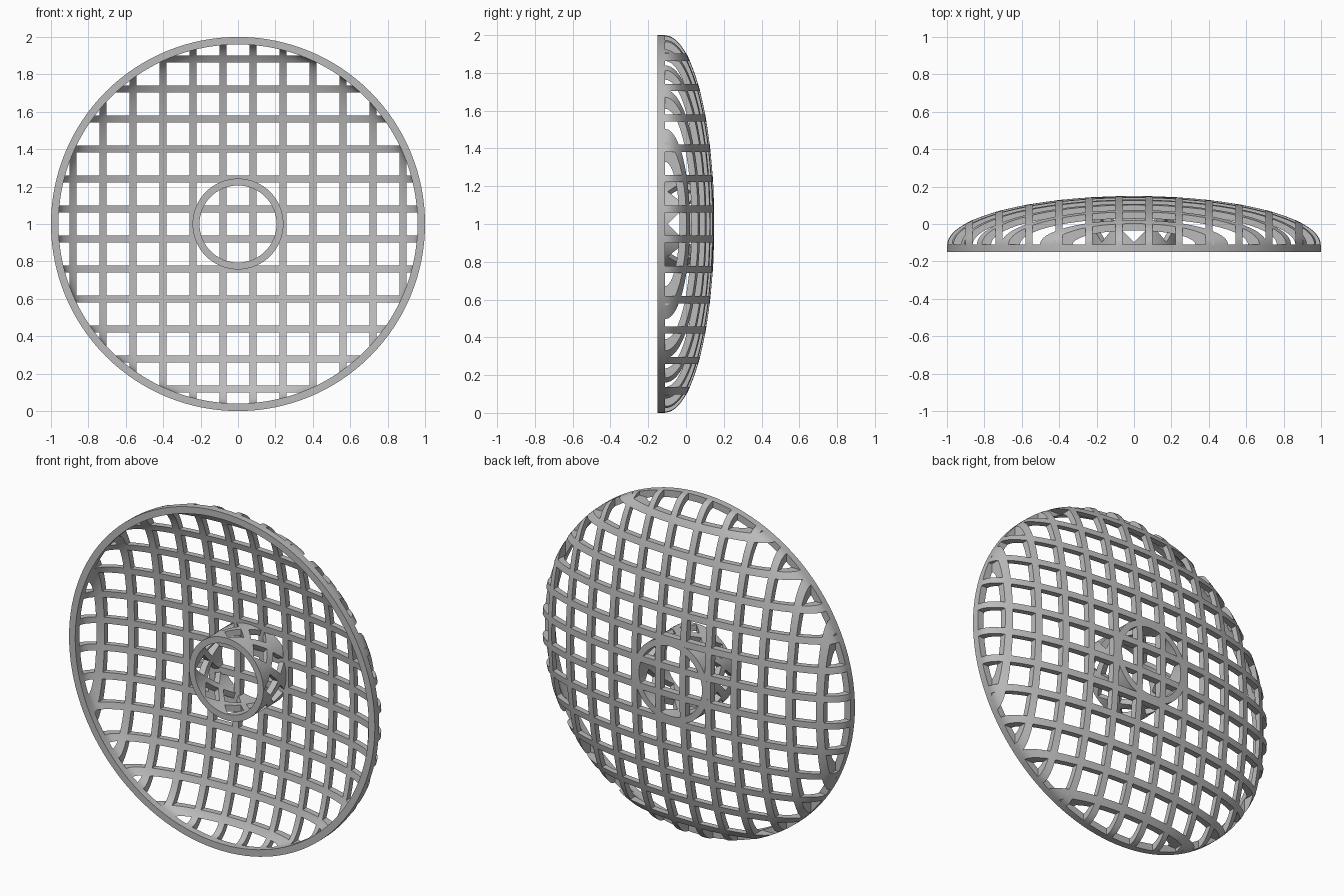
import bpy, bmesh, math
from mathutils import Matrix, Vector

if "Cube" in bpy.data.objects:
    bpy.data.objects.remove(bpy.data.objects["Cube"], do_unlink=True)

CENTRE = Vector((0, 0, 1))
PITCH, BAR = 0.1605, 0.038      # lattice spacing and bar width
RIM_BACK, RIM_FRONT = -0.11, -0.15

grey = bpy.data.materials.new("plain grey")
grey.use_nodes = True
grey.diffuse_color = (0.5, 0.5, 0.5, 1)
grey.node_tree.nodes["Principled BSDF"].inputs["Base Color"].default_value = (0.5, 0.5, 0.5, 1)


def make_object(name, bm):
    bmesh.ops.recalc_face_normals(bm, faces=bm.faces)
    mesh = bpy.data.meshes.new(name)
    bm.to_mesh(mesh)
    bm.free()
    obj = bpy.data.objects.new(name, mesh)
    bpy.context.collection.objects.link(obj)
    mesh.materials.append(grey)
    return obj


def revolve(name, profile, steps):
    """Turn a closed (radius, y) profile around the y axis."""
    bm = bmesh.new()
    rings = []
    for i in range(steps):
        a = 2 * math.pi * i / steps
        rings.append([bm.verts.new((r * math.cos(a), y, 1 + r * math.sin(a)))
                      for r, y in profile])
    n = len(profile)
    for i in range(steps):
        p, q = rings[i], rings[(i + 1) % steps]
        for j in range(n):
            k = (j + 1) % n
            bm.faces.new((p[j], p[k], q[k], q[j]))
    return make_object(name, bm)


def cut(obj, bm):
    """Subtract the boxes from the object and drop the cutter."""
    cutter = make_object("cutter", bm)
    cutter.hide_render = True
    mod = obj.modifiers.new("holes", "BOOLEAN")
    mod.operation, mod.solver, mod.object = "DIFFERENCE", "EXACT", cutter
    deps = bpy.context.evaluated_depsgraph_get()
    mesh = bpy.data.meshes.new_from_object(obj.evaluated_get(deps))
    obj.modifiers.clear()
    obj.data = mesh
    bpy.data.objects.remove(cutter, do_unlink=True)
    mesh.materials.clear()
    mesh.materials.append(grey)
    for face in mesh.polygons:
        face.material_index = 0
    bpy.ops.object.select_all(action="DESELECT")
    obj.select_set(True)
    bpy.context.view_layer.objects.active = obj
    bpy.ops.object.shade_smooth_by_angle(angle=math.radians(25))


def dome_y(r, radius=1.0, height=0.26):
    return RIM_BACK + height * math.sqrt(max(0, 1 - (r / radius) ** 2))


# Domed shell with a solid rim; the open middle falls inside the central hole
angles = [math.radians(88.8) * i / 26 for i in range(27)]
outer = [(math.cos(a), dome_y(math.cos(a))) for a in angles]
inner = [(0.96 * math.cos(a), dome_y(0.96 * math.cos(a), 0.96, 0.22)) for a in angles]
profile = [(1, RIM_FRONT)] + outer + inner[::-1] + [(0.96, RIM_FRONT)]
dome = revolve("lattice_dome", profile, 128)

# Square holes running straight front to back
bm = bmesh.new()
hole = PITCH - BAR
for i in range(-6, 7):
    for j in range(-6, 7):
        near = math.hypot(max(0, abs(i) * PITCH - hole / 2), max(0, abs(j) * PITCH - hole / 2))
        if near < 1:
            place = Matrix.Translation((i * PITCH, RIM_BACK + 0.2, 1 + j * PITCH))
            bmesh.ops.create_cube(bm, size=1, matrix=place @ Matrix.Diagonal((hole, 0.4, hole, 1)))
cut(dome, bm)

# Central tube, its back end flush with the dome surface
R_OUT, R_IN = 0.243, 0.206
tube = revolve("centre_tube", [(R_OUT, RIM_BACK), (R_OUT, dome_y(R_OUT)),
                               (R_IN, dome_y(R_IN)), (R_IN, RIM_BACK)], 64)

# Two staggered rows of diamond holes around the tube
bm = bmesh.new()
side = 0.088
for row, y in enumerate((-0.035, 0.053)):
    for k in range(8):
        turn = Matrix.Rotation((k + row / 2) * math.pi / 4, 4, "Y")
        place = (Matrix.Translation(CENTRE) @ turn @ Matrix.Translation((0.225, y, 0))
                 @ Matrix.Rotation(math.pi / 4, 4, "X"))
        bmesh.ops.create_cube(bm, size=1, matrix=place @ Matrix.Diagonal((0.11, side, side, 1)))
cut(tube, bm)
